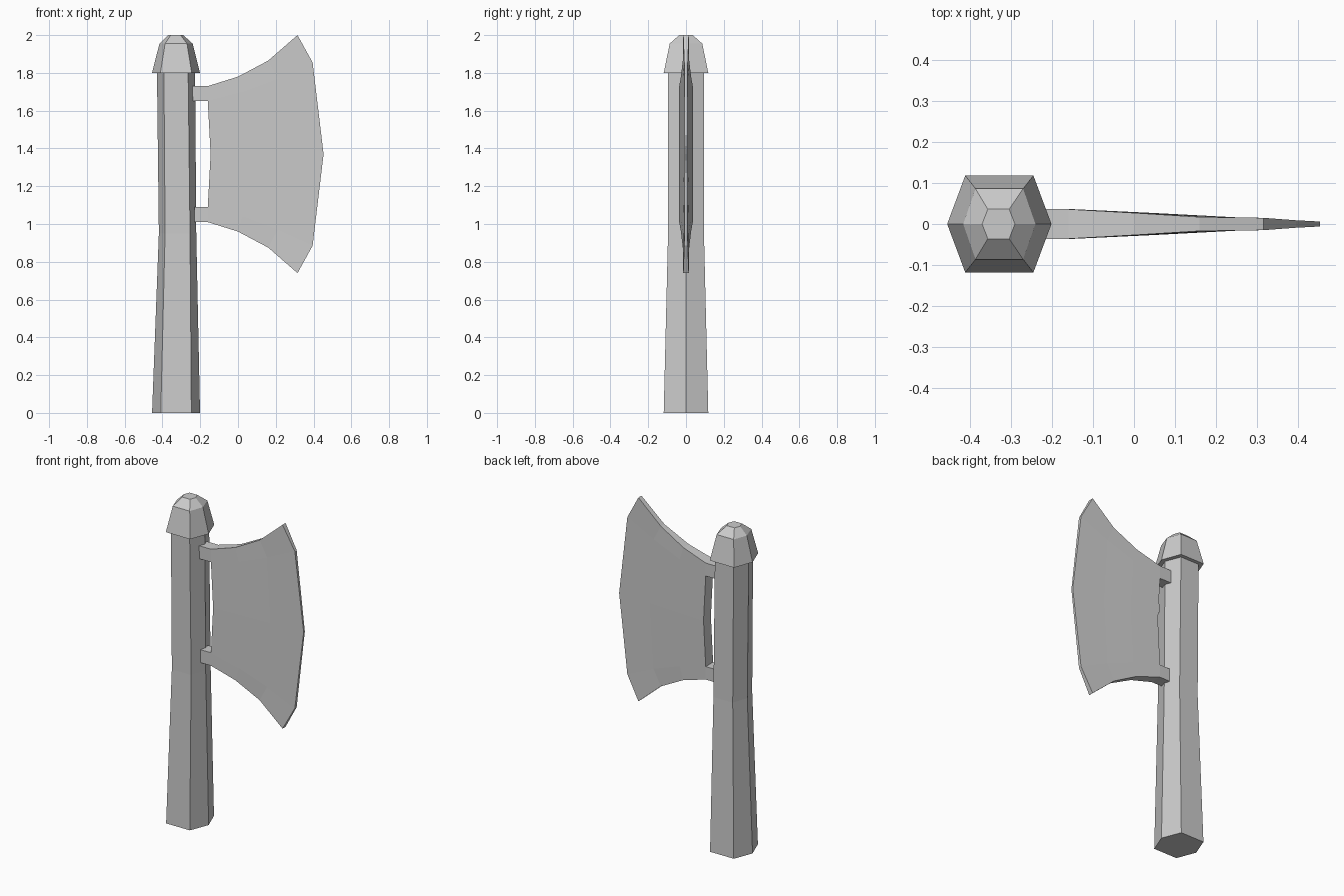
import bpy, bmesh

if "Cube" in bpy.data.objects:
    bpy.data.objects.remove(bpy.data.objects["Cube"])


def finish(name, bm):
    bmesh.ops.recalc_face_normals(bm, faces=bm.faces[:])
    mesh = bpy.data.meshes.new(name)
    bm.to_mesh(mesh)
    bm.free()
    obj = bpy.data.objects.new(name, mesh)
    bpy.context.collection.objects.link(obj)
    return obj


def hex_loft(name, sections):
    """Six-sided loft; each section is (centre x, z, half width, half front face, half depth)."""
    bm = bmesh.new()
    rings = []
    for cx, z, w, f, d in sections:
        pts = [(w, 0), (f, d), (-f, d), (-w, 0), (-f, -d), (f, -d)]
        rings.append([bm.verts.new((cx + x, y, z)) for x, y in pts])
    for a, b in zip(rings, rings[1:]):
        for i in range(6):
            j = (i + 1) % 6
            bm.faces.new((a[i], a[j], b[j], b[i]))
    bm.faces.new(rings[0][::-1])
    bm.faces.new(rings[-1])
    return finish(name, bm)


# Tapered handle and its domed cap
hex_loft("handle", [(-0.328, 0, 0.127, 0.081, 0.118),
                    (-0.32, 0.95, 0.099, 0.066, 0.095),
                    (-0.328, 1.8, 0.101, 0.064, 0.095)])
hex_loft("handle_cap", [(-0.328, 1.8, 0.127, 0.083, 0.118),
                        (-0.328, 1.955, 0.088, 0.058, 0.086),
                        (-0.33, 2.0, 0.04, 0.026, 0.036)])

# Blade: columns from back to cutting edge, upper half rows of (x, z, half thickness)
MID = 1.37
columns = [
    [(-0.16, 1.73, 0.036), (-0.16, 1.65, 0.036), (-0.145, MID, 0.036)],
    [(0.0, 1.78, 0.027), (0.025, 1.70, 0.027), (0.045, MID, 0.027)],
    [(0.16, 1.865, 0.017), (0.21, 1.77, 0.017), (0.235, MID, 0.017)],
    [(0.315, 2.0, 0.015), (0.395, 1.855, 0.009), (0.453, MID, 0.006)],
]
# Mirror each column about the blade's middle height
columns = [c + [(x, 2 * MID - z, t) for x, z, t in c[1::-1]] for c in columns]

bm = bmesh.new()
sides = []
for s in (-1, 1):
    grid = [[bm.verts.new((x, s * t, z)) for x, z, t in c] for c in columns]
    quads = [(grid[i][j], grid[i + 1][j], grid[i + 1][j + 1], grid[i][j + 1])
             for i in range(3) for j in range(4)]
    # Mounting tabs reaching the handle
    for x, r in ((-0.241, 0), (-0.23, 3)):
        a, b = grid[0][r], grid[0][r + 1]
        ends = [bm.verts.new((x, s * 0.036, v.co.z)) for v in (a, b)]
        quads.append((ends[0], a, b, ends[1]))
    for q in quads:
        bm.faces.new(q)
    sides.append(quads)

# Close the rim between the two blade faces
twin = {a: b for qa, qb in zip(*sides) for a, b in zip(qa, qb)}
rim = [e for e in bm.edges if e.is_boundary and e.verts[0] in twin]
for e in rim:
    a, b = e.verts
    bm.faces.new((a, b, twin[b], twin[a]))
finish("axe_blade", bm)
